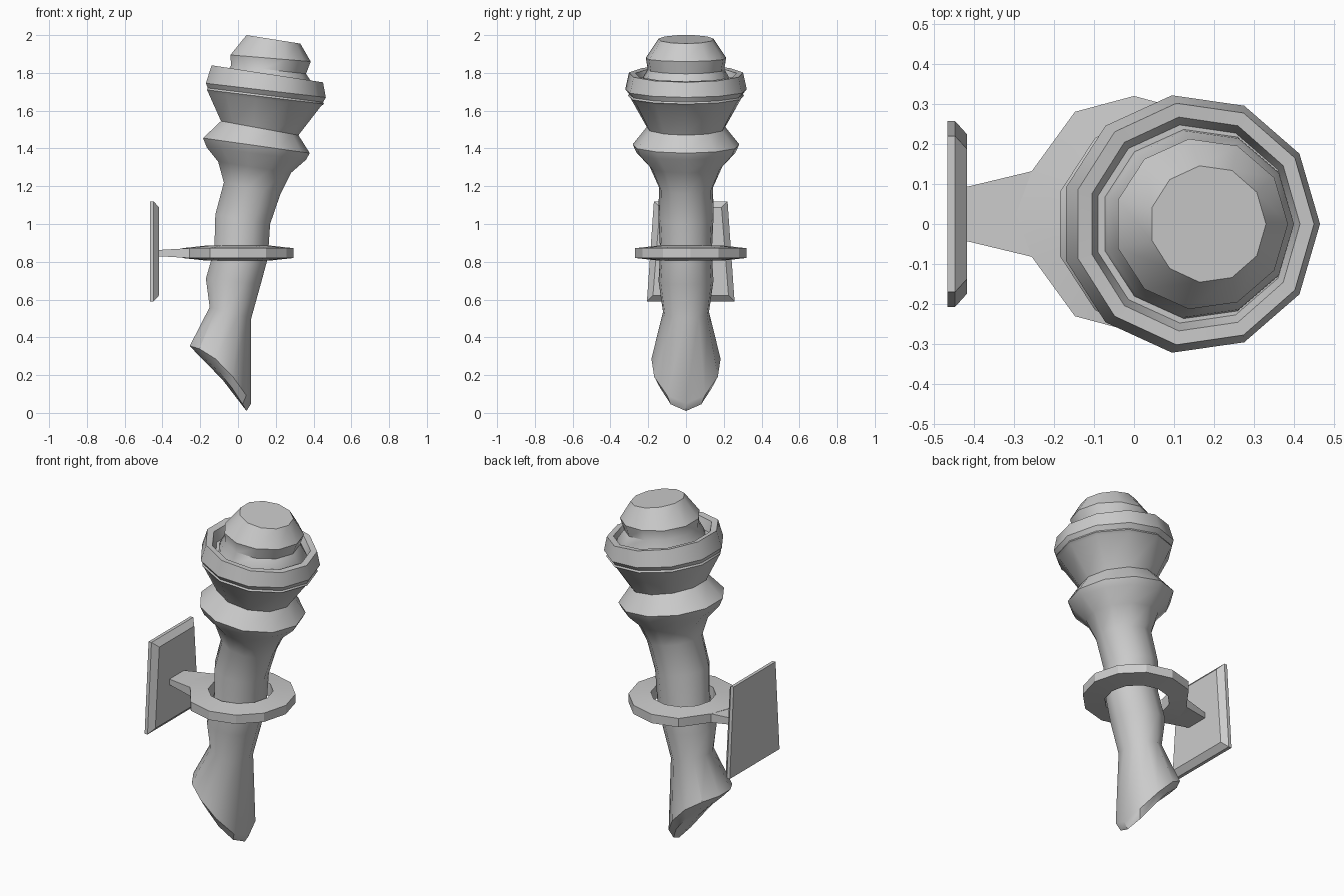
import bpy, bmesh, math

if "Cube" in bpy.data.objects:
    bpy.data.objects.remove(bpy.data.objects["Cube"])

SIDES = 11


def finish(name, bm, angle=35):
    bmesh.ops.recalc_face_normals(bm, faces=bm.faces)
    me = bpy.data.meshes.new(name)
    bm.to_mesh(me)
    bm.free()
    ob = bpy.data.objects.new(name, me)
    bpy.context.collection.objects.link(ob)
    bpy.ops.object.select_all(action='DESELECT')
    ob.select_set(True)
    bpy.context.view_layer.objects.active = ob
    bpy.ops.object.shade_smooth_by_angle(angle=math.radians(angle))
    return ob


def bridge(bm, a, b):
    n = len(a)
    for i in range(n):
        j = (i + 1) % n
        bm.faces.new((a[i], a[j], b[j], b[i]))


def tilted_ring(bm, xl, zl, xr, zr, hy, bow=0):
    """Ring through a left and a right point in the front view."""
    low = math.cos(math.pi - math.pi / SIDES)
    ring = []
    for i in range(SIDES):
        a = 2 * math.pi * i / SIDES
        t = (math.cos(a) - low) / (1 - low)
        ring.append(bm.verts.new((xl + (xr - xl) * t, hy * math.sin(a),
                                  zl + (zr - zl) * t + 4 * bow * t * (1 - t))))
    return ring


def loft(name, rings):
    bm = bmesh.new()
    loops = [tilted_ring(bm, *r) for r in rings]
    for a, b in zip(loops, loops[1:]):
        bridge(bm, a, b)
    bm.faces.new(loops[-1])
    # fan cap at the bottom, which is curved
    mid = [sum(v.co[k] for v in loops[0]) / SIDES for k in range(3)]
    c = bm.verts.new(mid)
    for i in range(SIDES):
        bm.faces.new((c, loops[0][i], loops[0][(i + 1) % SIDES]))
    return finish(name, bm)


# Leaning torch: left x,z / right x,z / half depth / bow
loft("torch_handle", [
    (-0.21, 0.305, 0.045, 0.01, 0.15, 0.04),
    (-0.255, 0.355, 0.07, 0.05, 0.185, 0.06),
    (-0.15, 0.56, 0.07, 0.50, 0.123),
    (-0.17, 0.71, 0.12, 0.68, 0.147),
    (-0.125, 0.87, 0.158, 0.82, 0.138),
    (-0.12, 1.05, 0.17, 1.0, 0.147),
    (-0.075, 1.22, 0.225, 1.16, 0.145),
    (-0.105, 1.33, 0.28, 1.27, 0.195),
    (-0.165, 1.405, 0.36, 1.34, 0.265),
    (-0.185, 1.455, 0.38, 1.375, 0.285),
    (-0.09, 1.545, 0.32, 1.47, 0.21),
    (-0.155, 1.69, 0.44, 1.625, 0.295),
    (-0.165, 1.71, 0.455, 1.635, 0.31),
    (-0.16, 1.72, 0.45, 1.645, 0.305),
    (-0.17, 1.745, 0.465, 1.67, 0.325),
    (-0.14, 1.84, 0.45, 1.75, 0.305),
    (-0.105, 1.83, 0.415, 1.755, 0.27),
    (-0.09, 1.77, 0.40, 1.70, 0.25),
])

# Faceted head sitting in the collar
loft("torch_head", [
    (-0.075, 1.76, 0.40, 1.69, 0.24),
    (-0.065, 1.79, 0.40, 1.735, 0.235),
    (-0.037, 1.84, 0.36, 1.795, 0.205),
    (-0.04, 1.895, 0.385, 1.86, 0.215),
    (0.045, 2.0, 0.33, 1.955, 0.147),
])

# Holder: twelve-sided ring whose left face is drawn out into an arm
bm = bmesh.new()
CX, CY, N = 0.0, 0.025, 12


def circle(r, z, arm=False):
    out = []
    for i in range(N):
        a = 2 * math.pi * i / N
        x, y = CX + r * math.cos(a), CY + r * math.sin(a)
        if arm and i in (5, 7):
            y = CY + (0.107 if i == 5 else -0.107)
        out.append(bm.verts.new((x, y, z)))
    return out


loops = [circle(0.175, 0.807), circle(0.295, 0.82, True),
         circle(0.295, 0.872, True), circle(0.175, 0.885)]
for a, b in zip(loops, loops[1:] + loops[:1]):
    bridge(bm, a, b)
finish("holder_ring", bm, 20)

# Tapered arm to the wall plate
bm = bmesh.new()
sections = []
for x, h, z0, z1 in ((-0.2, 0.115, 0.82, 0.872), (-0.255, 0.107, 0.82, 0.872),
                     (-0.43, 0.065, 0.83, 0.862)):
    sections.append([bm.verts.new((x, CY + s * h, z))
                     for s, z in ((-1, z0), (1, z0), (1, z1), (-1, z1))])
for a, b in zip(sections, sections[1:]):
    bridge(bm, a, b)
bm.faces.new(sections[0])
bm.faces.new(sections[-1])
finish("holder_arm", bm, 10)

# Wall plate, narrower at the top, with a chamfered front
bm = bmesh.new()
sections = []
for x, d in ((-0.466, 0), (-0.447, 0), (-0.418, 0.032)):
    sections.append([bm.verts.new((x, CY + s * (h - d), z)) for s, h, z in (
        (-1, 0.232, 0.59 + d), (1, 0.232, 0.59 + d),
        (1, 0.195, 1.12 - d), (-1, 0.195, 1.12 - d))])
for a, b in zip(sections, sections[1:]):
    bridge(bm, a, b)
bm.faces.new(sections[0])
bm.faces.new(sections[-1])
finish("wall_plate", bm, 10)
